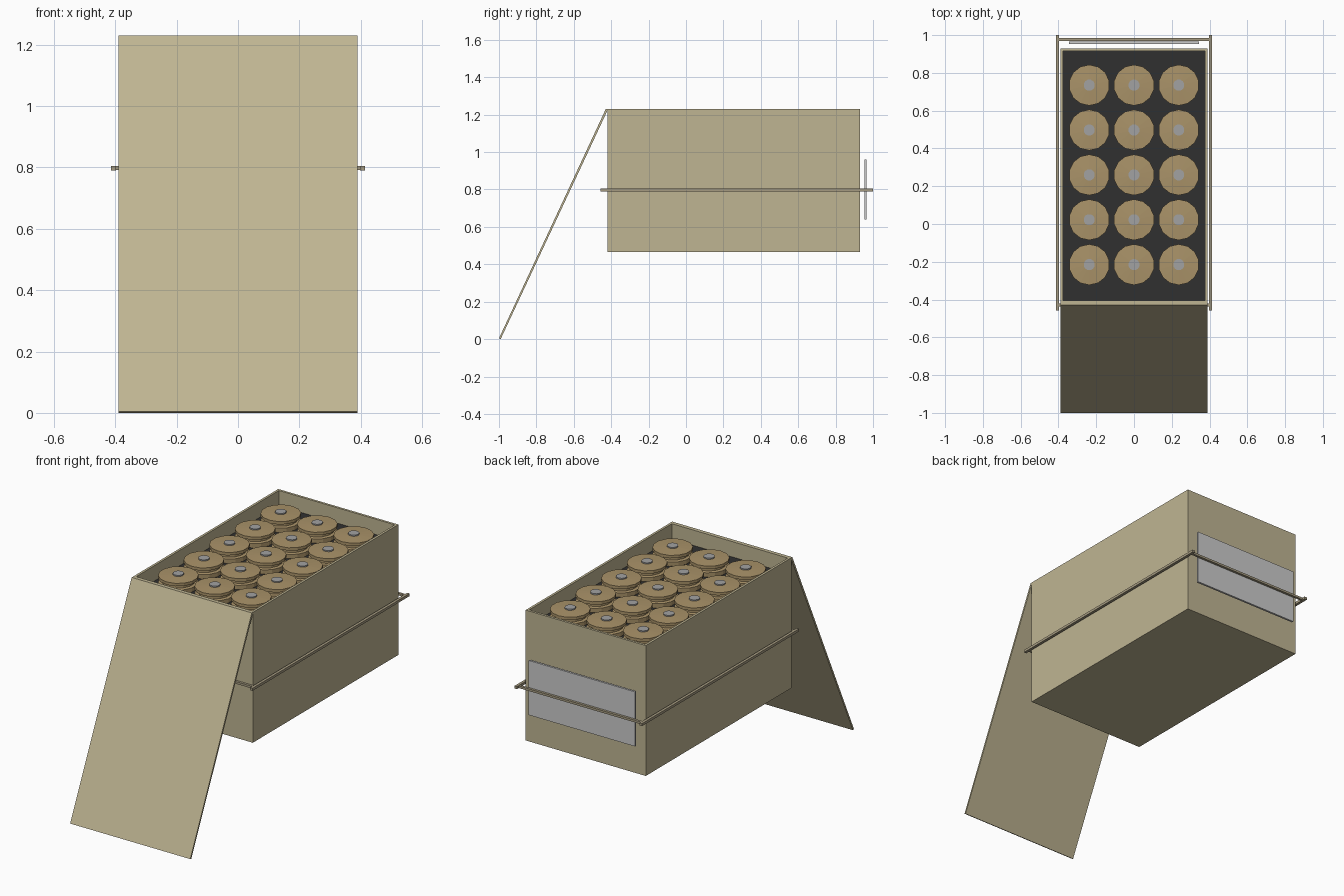
import bpy, bmesh, math
from mathutils import Matrix

if "Cube" in bpy.data.objects:
    bpy.data.objects.remove(bpy.data.objects["Cube"])


def material(name, rgb):
    m = bpy.data.materials.new(name)
    m.diffuse_color = (*rgb, 1)
    m.use_nodes = True
    m.node_tree.nodes["Principled BSDF"].inputs["Base Color"].default_value = m.diffuse_color
    return m


TAN = material("tan_card", (0.52, 0.46, 0.29))
ROD = material("rod_brown", (0.38, 0.33, 0.22))
DARK = material("dark_foam", (0.03, 0.03, 0.03))
BROWN = material("spool_brown", (0.40, 0.29, 0.14))
STEEL = material("steel", (0.36, 0.36, 0.36))
PAPER = material("label_grey", (0.55, 0.55, 0.54))


def finish(name, bm, mat):
    bmesh.ops.recalc_face_normals(bm, faces=bm.faces[:])
    me = bpy.data.meshes.new(name)
    bm.to_mesh(me)
    bm.free()
    me.materials.append(mat)
    ob = bpy.data.objects.new(name, me)
    bpy.context.collection.objects.link(ob)
    return ob


def block(name, x, y, z, mat):
    bm = bmesh.new()
    mx = Matrix.LocRotScale(((x[0] + x[1]) / 2, (y[0] + y[1]) / 2, (z[0] + z[1]) / 2),
                            None, (x[1] - x[0], y[1] - y[0], z[1] - z[0]))
    bmesh.ops.create_cube(bm, size=1, matrix=mx)
    return finish(name, bm, mat)


def lathe(name, profile, sides, x, y, mat):
    # closed turned solid from (radius, z) rings, capped at both ends
    bm = bmesh.new()
    rings = [[bm.verts.new((x + r * math.cos(2 * math.pi * (i + .5) / sides),
                            y + r * math.sin(2 * math.pi * (i + .5) / sides), z))
              for i in range(sides)] for r, z in profile]
    for a, b in zip(rings, rings[1:]):
        for i in range(sides):
            j = (i + 1) % sides
            bm.faces.new((a[i], a[j], b[j], b[i]))
    bm.faces.new(rings[0][::-1])
    bm.faces.new(rings[-1])
    return finish(name, bm, mat)


# Open box: four walls and a floor
W, Y0, Y1, Z0, Z1, T = 0.39, -0.42, 0.93, 0.465, 1.23, 0.014
block("box_floor", (-W, W), (Y0, Y1), (Z0, Z0 + T), TAN)
for s, side in ((-1, "left"), (1, "right")):
    block("box_wall_" + side, sorted((s * (W - T), s * W)), (Y0, Y1), (Z0 + T, Z1), TAN)
block("box_wall_front", (-W + T, W - T), (Y0, Y0 + T), (Z0 + T, Z1), TAN)
block("box_wall_back", (-W + T, W - T), (Y1 - T, Y1), (Z0 + T, Z1), TAN)

# Lid hanging open from the front rim
bm = bmesh.new()
profile = [(-1.0, 0.004), (-0.991, 0.0), (-0.42, 1.222), (-0.42, 1.23), (-0.429, 1.23)]
face = bm.faces.new([bm.verts.new((-W, y, z)) for y, z in profile])
ext = bmesh.ops.extrude_face_region(bm, geom=[face])
bmesh.ops.translate(bm, vec=(2 * W, 0, 0),
                    verts=[v for v in ext["geom"] if isinstance(v, bmesh.types.BMVert)])
finish("lid", bm, TAN)

# Dark packing tray inside
block("packing_tray", (-W + T, W - T), (Y0 + T, Y1 - T), (1.05, 1.14), DARK)

# Grid of flanged spools with metal centres
R = 0.108
SPOOL = [(R, 1.10), (R, 1.165), (0.09, 1.168), (0.09, 1.184), (R, 1.187), (R, 1.204), (0.03, 1.208)]
for row in range(5):
    for col in range(3):
        x, y = (col - 1) * 0.237, -0.215 + row * 0.2375
        lathe(f"spool_{row}_{col}", SPOOL, 14, x, y, BROWN)
        lathe(f"spool_centre_{row}_{col}", [(0.03, 1.19), (0.03, 1.215)], 12, x, y, STEEL)

# Carrying rods around the box
for s, side in ((-1, "left"), (1, "right")):
    block("side_rod_" + side, sorted((s * 0.398, s * 0.414)), (-0.457, 1.0), (0.79, 0.805), ROD)
block("cross_rod_back", (-0.41, 0.41), (0.97, 0.984), (0.791, 0.804), ROD)
block("cross_rod_front", (-0.41, 0.41), (-0.436, -0.422), (0.791, 0.804), ROD)

# Blank label plate behind the back rod
block("label_plate", (-0.345, 0.345), (0.954, 0.966), (0.64, 0.96), PAPER)
